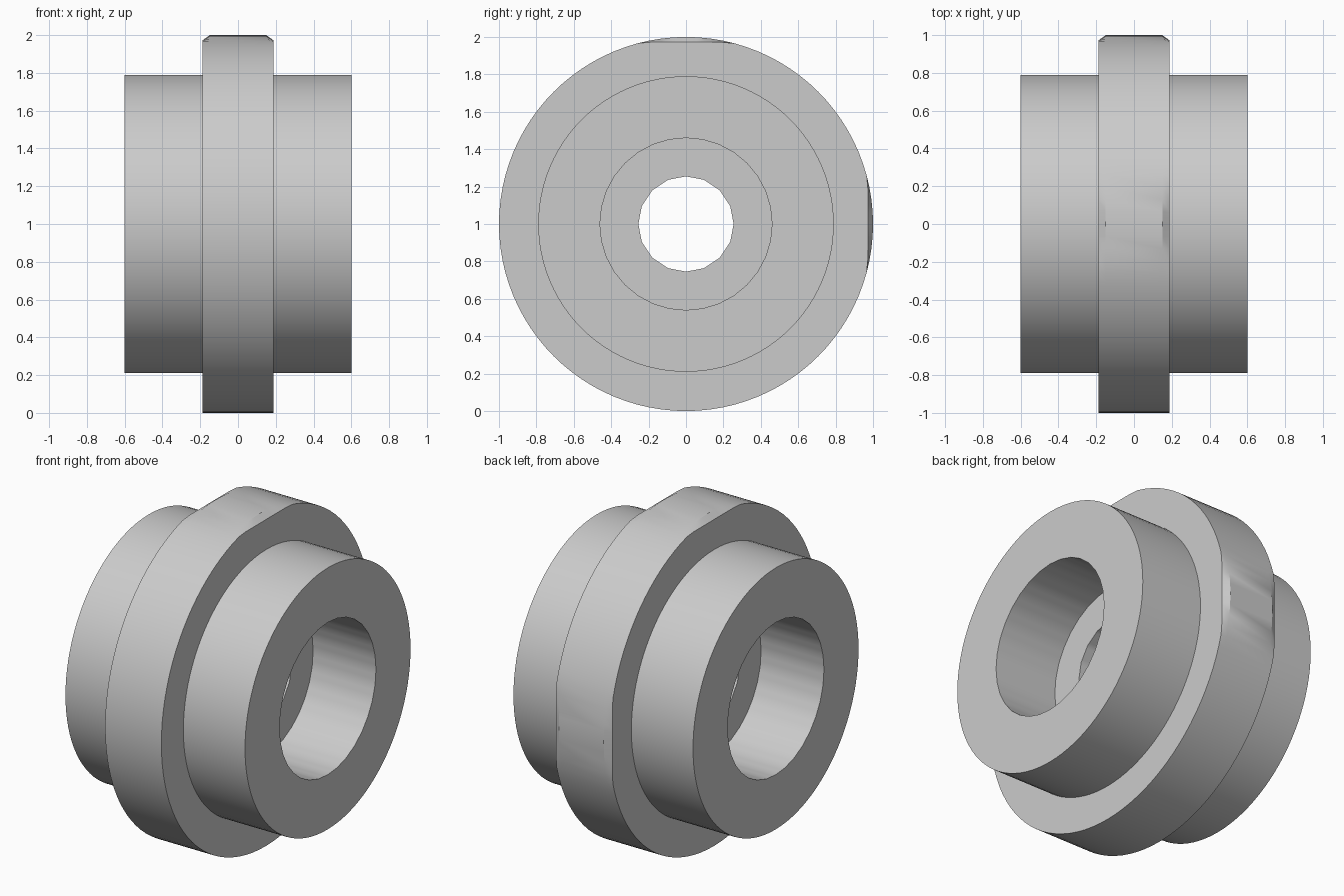
import bpy, bmesh, math

if "Cube" in bpy.data.objects:
    bpy.data.objects.remove(bpy.data.objects["Cube"])

SEG = 96
HALF, FLANGE, PLATEAU, WEB = 0.6, 0.188, 0.15, 0.18
HUB_R, BORE_R, HOLE_R = 0.79, 0.46, 0.255


def circle(r):
    return lambda a: r


def polygon(r, n):
    """Radius of an n-sided polygon at angle a."""
    step = 2 * math.pi / n
    return lambda a: r * math.cos(step / 2) / math.cos(a % step - step / 2)


def rim_edge(a):
    """Flange edge, shaved flat at the top and at the back."""
    r = 1.0
    for c in (math.cos(a), math.sin(a)):
        if c > 0.9:
            r = min(r, 0.972 / c)
    return r


# Half of the closed cross-section, from the through hole to the rim
half = [
    (WEB, polygon(HOLE_R, 16)),
    (WEB, polygon(BORE_R, 32)),
    (HALF, polygon(BORE_R, 32)),
    (HALF, circle(HUB_R)),
    (FLANGE, circle(HUB_R)),
    (FLANGE, rim_edge),
    (PLATEAU, circle(1.0)),
]
profile = half + [(-x, f) for x, f in reversed(half)]

# Flanged bushing turned around the x axis
bm = bmesh.new()
rings = []
for x, radius in profile:
    ring = []
    for i in range(SEG):
        a = 2 * math.pi * i / SEG
        r = radius(a)
        ring.append(bm.verts.new((x, r * math.sin(a), 1 + r * math.cos(a))))
    rings.append(ring)
for k, ring in enumerate(rings):
    nxt = rings[(k + 1) % len(rings)]
    for i in range(SEG):
        j = (i + 1) % SEG
        bm.faces.new((ring[i], ring[j], nxt[j], nxt[i]))
bmesh.ops.recalc_face_normals(bm, faces=bm.faces)

mesh = bpy.data.meshes.new("flanged_bushing")
bm.to_mesh(mesh)
bm.free()
bushing = bpy.data.objects.new("flanged_bushing", mesh)
bpy.context.collection.objects.link(bushing)

grey = bpy.data.materials.new("light_grey")
grey.diffuse_color = (0.6, 0.6, 0.6, 1)
grey.use_nodes = True
grey.node_tree.nodes["Principled BSDF"].inputs["Base Color"].default_value = grey.diffuse_color
mesh.materials.append(grey)

bpy.context.view_layer.objects.active = bushing
bushing.select_set(True)
bpy.ops.object.shade_smooth_by_angle(angle=math.radians(30))
